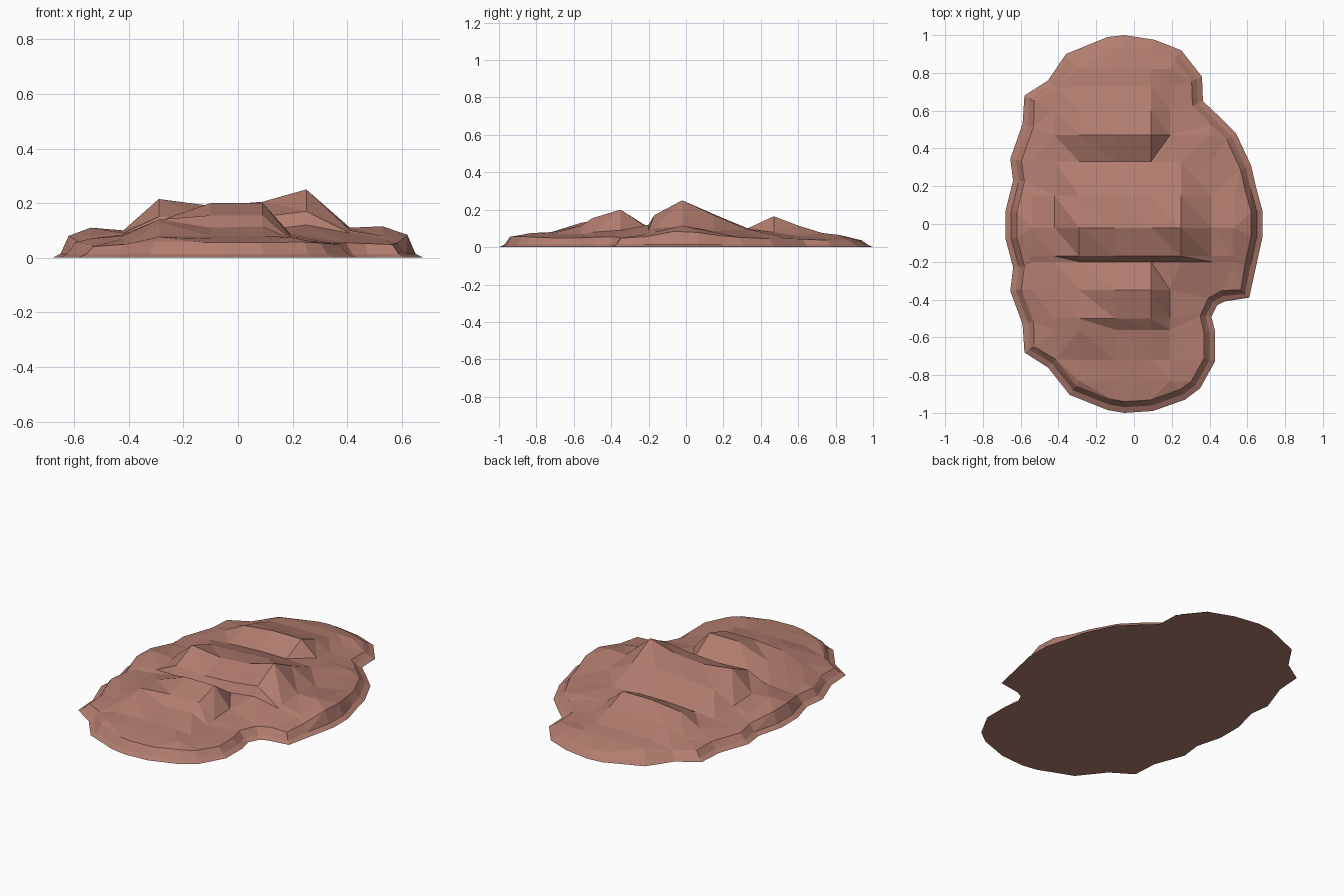
import bpy, bmesh
from mathutils import Vector
from mathutils.geometry import delaunay_2d_cdt, intersect_point_line

if "Cube" in bpy.data.objects:
    bpy.data.objects.remove(bpy.data.objects["Cube"])

# Ground outline, clockwise from the back
OUTLINE = [Vector(p) for p in (
    (-.05, 1), (.11, .975), (.25, .92), (.36, .78), (.365, .65), (.45, .57), (.54, .48),
    (.62, .31), (.645, .2), (.68, .07), (.68, -.07), (.645, -.23), (.61, -.39), (.48, -.41),
    (.44, -.43), (.41, -.49), (.43, -.57), (.43, -.725), (.35, -.87), (.27, -.93), (.1, -.99),
    (-.05, -1), (-.14, -.985), (-.34, -.905), (-.455, -.76), (-.58, -.68), (-.59, -.53),
    (-.655, -.355), (-.64, -.23), (-.68, -.08), (-.68, .07), (-.64, .23), (-.655, .345),
    (-.59, .53), (-.58, .68), (-.455, .76), (-.36, .9), (-.14, .99))]

# Ridge and valley heights, one row per y, in hundredths
ROWS = {
    .91: (3, 4, 4, 4.5, 4.5, 4, 3, 3),
    .82: (4, 5, 6, 6.5, 6.5, 5.5, 4, 3),
    .73: (5, 5, 7, 7.5, 7.5, 5, 4, 3),
    .60: (6, 6, 11, 11.5, 11.5, 6, 5, 4),
    .47: (6, 8, 14.5, 16.5, 16.5, 8, 6.5, 5),
    .33: (6, 8, 9, 10, 10, 9.5, 7, 6),
    .15: (8, 9, 15.5, 16.5, 17.5, 17, 8.5, 8),
    -.02: (11, 10, 21.5, 19, 20.5, 25, 11, 11.5),
    -.17: (8, 9, 15, 14, 15, 17, 10, 8),
    -.20: (7, 8, 10.5, 9.5, 10, 12, 9, 7),
    -.35: (7, 8.5, 13.5, 20, 20, 9, 7, 6),
    -.50: (6, 8, 14, 15.5, 15.5, 8, 6, 5),
    -.56: (5, 7, 13, 11, 11.5, 7, 6, 5),
    -.72: (5, 6, 8, 8, 8, 7, 6, 5),
    -.83: (5, 6, 7.5, 7, 7, 7.5, 6, 5)}
YS = sorted(ROWS)


def columns(y):
    """The central ridge is wider than the hills before and behind it."""
    return (-.54, -.42, -.29, -.1, .09, .25 if -.3 < y < .4 else .19, .41, .53)


def interp(x, xs, vals):
    if x <= xs[0]:
        return vals[0]
    for a, b, va, vb in zip(xs, xs[1:], vals, vals[1:]):
        if x <= b:
            return va + (vb - va) * (x - a) / (b - a)
    return vals[-1]


def height(x, y):
    return interp(y, YS, [interp(x, columns(r), ROWS[r]) for r in YS]) / 100


def edge_distance(p):
    best = 9
    for a, b in zip(OUTLINE, OUTLINE[1:] + OUTLINE[:1]):
        q, t = intersect_point_line(p, a, b)
        q = a.lerp(b, min(1, max(0, t)))
        best = min(best, (p - q.to_2d()).length)
    return best


def inside(p):
    hit = False
    for a, b in zip(OUTLINE, OUTLINE[1:] + OUTLINE[:1]):
        if (a.y > p.y) != (b.y > p.y) and p.x < a.x + (b.x - a.x) * (p.y - a.y) / (b.y - a.y):
            hit = not hit
    return hit


def inset(d):
    pts = []
    for i, p in enumerate(OUTLINE):
        t = (OUTLINE[(i + 1) % len(OUTLINE)] - OUTLINE[i - 1]).normalized()
        pts.append(p + Vector((t.y, -t.x)) * d)
    return pts


# Plan points: outline, two rim rings, then the hill grid
points = [(p, 0) for p in OUTLINE]
points += [(p, .014) for p in inset(.03)]
points += [(p, height(*p) * .8) for p in inset(.06)]
for y in YS:
    for x in columns(y):
        p = Vector((x, y))
        if inside(p) and edge_distance(p) > .085:
            points.append((p, height(x, y)))

n = len(OUTLINE)
edges = [(r * n + i, r * n + (i + 1) % n) for r in range(3) for i in range(n)]
verts, _, faces, origin, _, _ = delaunay_2d_cdt(
    [p for p, z in points], edges, [], 1, 1e-5)

# Rocky mound surface
bm = bmesh.new()
bv = []
for v, o in zip(verts, origin):
    z = points[o[0]][1] if o else height(v.x, v.y)
    bv.append(bm.verts.new((v.x, v.y, z)))
for f in faces:
    bm.faces.new([bv[i] for i in f])

# Flat underside
rim = [e for e in bm.edges if e.is_boundary]
bmesh.ops.contextual_create(bm, geom=rim)
bmesh.ops.recalc_face_normals(bm, faces=bm.faces)

mesh = bpy.data.meshes.new("rocky_mound")
bm.to_mesh(mesh)
bm.free()
rock = bpy.data.materials.new("red_brown_rock")
rock.diffuse_color = (.45, .205, .16, 1)
rock.use_nodes = True
rock.node_tree.nodes["Principled BSDF"].inputs["Base Color"].default_value = rock.diffuse_color
mesh.materials.append(rock)
mound = bpy.data.objects.new("rocky_mound", mesh)
bpy.context.collection.objects.link(mound)
